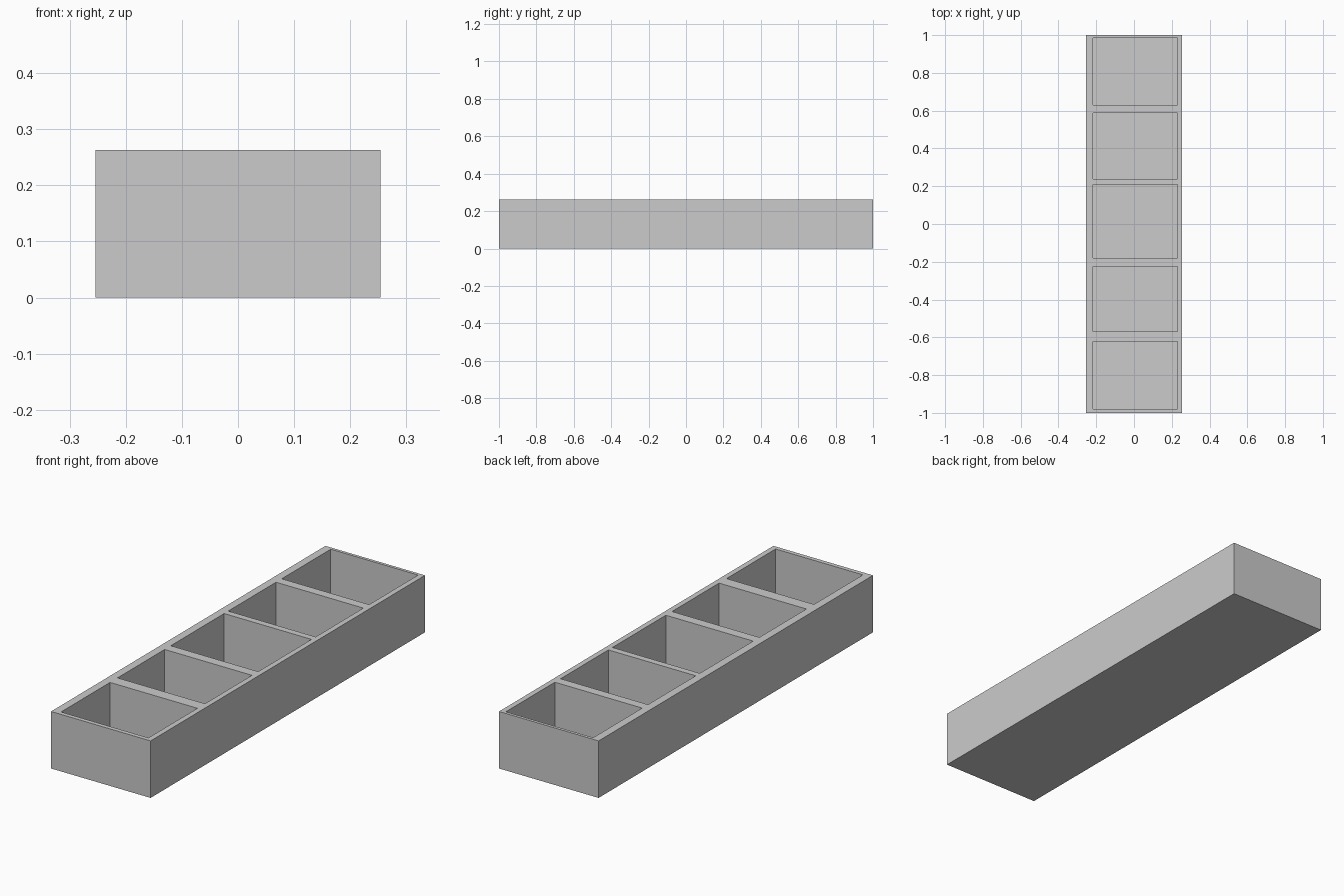
import bpy
import bmesh

if "Cube" in bpy.data.objects:
    bpy.data.objects.remove(bpy.data.objects["Cube"])

HEIGHT, FLOOR = 0.263, 0.03
XS = [-0.254, -0.217, 0.229, 0.254]
POCKETS = [(-0.98, -0.623), (-0.568, -0.225), (-0.18, 0.209),
           (0.239, 0.587), (0.629, 0.986)]
YS = [-1.0] + [y for pocket in POCKETS for y in pocket] + [1.0]

bm = bmesh.new()

# Rim: a grid of cells at the top, with the compartment cells remembered
rows = [[bm.verts.new((x, y, HEIGHT)) for x in XS] for y in YS]
cells = []
for j in range(len(YS) - 1):
    for i in range(len(XS) - 1):
        face = bm.faces.new((rows[j][i], rows[j][i + 1],
                             rows[j + 1][i + 1], rows[j + 1][i]))
        if i == 1 and j % 2 == 1:
            cells.append(face)
outline = [e for e in bm.edges if e.is_boundary]

# Compartments: push each cell down to the floor
pushed = bmesh.ops.extrude_discrete_faces(bm, faces=cells)["faces"]
for face in pushed:
    for v in face.verts:
        v.co.z = FLOOR

# Outer walls and flat underside
walls = bmesh.ops.extrude_edge_only(bm, edges=outline)["geom"]
for v in walls:
    if isinstance(v, bmesh.types.BMVert):
        v.co.z = 0.0
base_edges = [e for e in bm.edges if all(v.co.z == 0.0 for v in e.verts)]
bmesh.ops.edgeloop_fill(bm, edges=base_edges)

bmesh.ops.remove_doubles(bm, verts=bm.verts, dist=1e-5)
bmesh.ops.recalc_face_normals(bm, faces=bm.faces)

mesh = bpy.data.meshes.new("compartment_tray")
bm.to_mesh(mesh)
bm.free()
tray = bpy.data.objects.new("compartment_tray", mesh)
bpy.context.collection.objects.link(tray)
